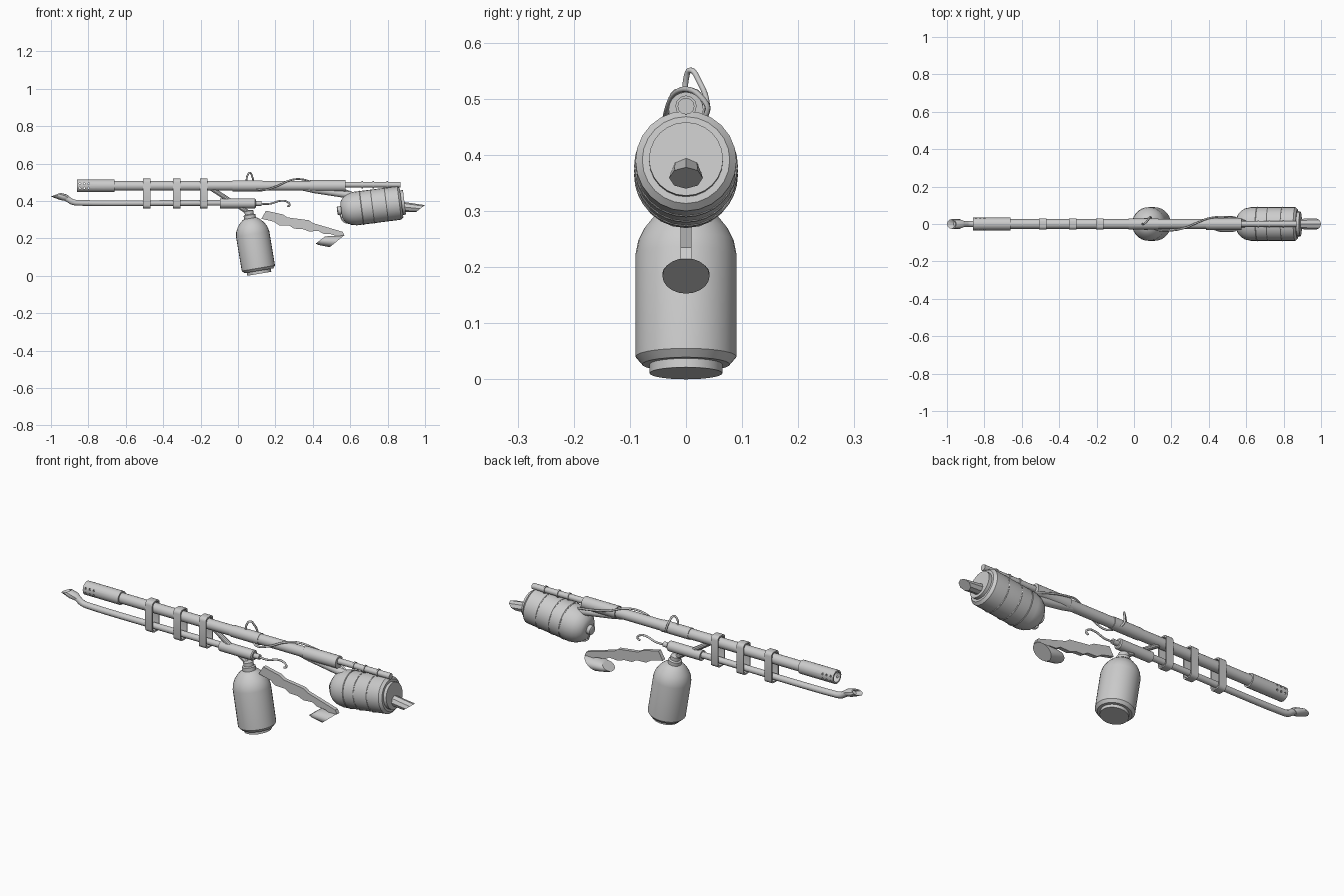
import bpy, bmesh, math
from mathutils import Vector

if "Cube" in bpy.data.objects:
    bpy.data.objects.remove(bpy.data.objects["Cube"])


def finish(name, bm, angle=35):
    bmesh.ops.recalc_face_normals(bm, faces=bm.faces)
    me = bpy.data.meshes.new(name)
    bm.to_mesh(me)
    bm.free()
    ob = bpy.data.objects.new(name, me)
    bpy.context.collection.objects.link(ob)
    bpy.ops.object.select_all(action='DESELECT')
    ob.select_set(True)
    bpy.context.view_layer.objects.active = ob
    bpy.ops.object.shade_smooth_by_angle(angle=math.radians(angle))
    return ob


def rings(name, sections, n=16):
    """Loft elliptical rings; each is (centre, half vector in xz, half width in y)."""
    bm = bmesh.new()
    loops = []
    for c, h, ry in sections:
        loops.append([bm.verts.new(c + h * math.cos(a) + Vector((0, ry * math.sin(a), 0)))
                      for a in (2 * math.pi * i / n for i in range(n))])
    for p, q in zip(loops, loops[1:]):
        for i in range(n):
            j = (i + 1) % n
            bm.faces.new((p[i], p[j], q[j], q[i]))
    bm.faces.new(loops[0])
    bm.faces.new(loops[-1])
    return finish(name, bm)


def lathe(name, start, end, profile, n=16):
    s = Vector((start[0], 0, start[1]))
    d = (Vector((end[0], 0, end[1])) - s).normalized()
    perp = Vector((-d.z, 0, d.x))
    return rings(name, [(s + d * t, perp * r, r) for t, r in profile], n)


def slanted(name, ends, n=16):
    """Oblique cut tube; each end is (x1, z1, x2, z2, half width)."""
    secs = []
    for x1, z1, x2, z2, w in ends:
        a, b = Vector((x1, 0, z1)), Vector((x2, 0, z2))
        secs.append(((a + b) / 2, (b - a) / 2, w))
    return rings(name, secs, n)


def wire(name, pts, r, smooth=True):
    cu = bpy.data.curves.new(name, 'CURVE')
    cu.dimensions = '3D'
    cu.bevel_depth = r
    cu.bevel_resolution = 3
    cu.use_fill_caps = True
    cu.resolution_u = 6
    sp = cu.splines.new('BEZIER')
    sp.bezier_points.add(len(pts) - 1)
    for bp, p in zip(sp.bezier_points, pts):
        bp.co = p
        bp.handle_left_type = bp.handle_right_type = 'AUTO' if smooth else 'VECTOR'
    ob = bpy.data.objects.new(name, cu)
    bpy.context.collection.objects.link(ob)
    return ob


# Main barrel with hollow muzzle shroud
BZ = 0.481
barrel = lathe("barrel", (-0.86, BZ), (1, BZ), [
    (0.25, 0.026), (0, 0.026), (0, 0.034), (0.2, 0.034), (0.2, 0.026),
    (0.83, 0.026), (0.83, 0.029), (0.99, 0.029), (0.99, 0.026),
    (1.245, 0.026), (1.245, 0.031), (1.435, 0.031), (1.435, 0.015)], 20)

# Vent holes drilled through the shroud
for x in (-0.845, -0.822, -0.799):
    for z in (BZ - 0.012, BZ + 0.012):
        bpy.ops.mesh.primitive_cylinder_add(vertices=8, radius=0.005, depth=0.2,
                                            location=(x, 0, z), rotation=(math.pi / 2, 0, 0))
        cut = bpy.context.object
        cut.name = "vent_cutter"
        cut.hide_render = True
        m = barrel.modifiers.new("vent", 'BOOLEAN')
        m.operation = 'DIFFERENCE'
        m.object = cut
        bpy.context.view_layer.objects.active = barrel
        bpy.ops.object.modifier_apply(modifier=m.name)
        bpy.data.objects.remove(cut)

# Rear thin pipe with collars
lathe("rear_pipe", (0.56, 0.487), (1, 0.487), [(0, 0.015), (0.31, 0.015)], 12)
for x in (0.66, 0.72, 0.795):
    lathe("rear_pipe_collar", (x, 0.487), (1, 0.487), [(0, 0.019), (0.008, 0.019)], 12)

# Lower fuel pipe, its bend, sleeve and end nub
wire("lower_pipe", [(-0.08, 0, 0.39), (-0.84, 0, 0.39), (-0.885, 0, 0.395),
                    (-0.91, 0, 0.41), (-0.93, 0, 0.42)], 0.016)
lathe("lower_sleeve", (-0.095, 0.387), (1, 0.387), [
    (0, 0.026), (0.185, 0.026), (0.19, 0.022), (0.19, 0.013), (0.22, 0.013), (0.22, 0.006)], 16)

# Igniter cup at the front
slanted("igniter_cup", [(-0.93, 0.402, -0.9, 0.423, 0.018), (-0.95, 0.405, -0.915, 0.435, 0.026),
                        (-1.0, 0.424, -0.95, 0.443, 0.026), (-0.992, 0.425, -0.955, 0.439, 0.02),
                        (-0.965, 0.417, -0.935, 0.432, 0.018)], 12)

# Three band clamps joining barrel and lower pipe
def band(name, x, hw):
    bm = bmesh.new()
    loops = []
    for off, dx in ((0, -hw), (0, hw), (0.007, hw), (0.007, -hw)):
        w, top, bot, c = 0.03 - off, 0.519 - off, 0.36 + off, 0.018 - off / 2
        loop = []
        for sy, sz, a0 in ((1, 1, 0), (-1, 1, 90), (-1, -1, 180), (1, -1, 270)):
            for k in range(4):
                a = math.radians(a0 + 30 * k)
                cy = sy * (w - c)
                cz = (top - c) if sz > 0 else (bot + c)
                loop.append(bm.verts.new((x + dx, cy + c * math.cos(a), cz + c * math.sin(a))))
        loops.append(loop)
    for i in range(4):
        p, q = loops[i], loops[(i + 1) % 4]
        for k in range(16):
            j = (k + 1) % 16
            bm.faces.new((p[k], p[j], q[j], q[k]))
    finish(name, bm)

for x in (-0.487, -0.327, -0.182):
    band("clamp", x, 0.02)

# Tilted fuel bottle under the barrel
lathe("fuel_bottle", (0.114, 0.011), (0.058, 0.345), [
    (0, 0.065), (0.016, 0.065), (0.016, 0.078), (0.03, 0.09), (0.215, 0.09), (0.24, 0.085),
    (0.262, 0.074), (0.282, 0.058), (0.296, 0.042), (0.3, 0.032), (0.318, 0.032),
    (0.322, 0.024), (0.34, 0.024), (0.345, 0.012)], 28)
lathe("bottle_feed_pipe", (0.06, 0.335), (-0.14, 0.465), [(0, 0.012), (0.24, 0.012)], 10)

# Rear tank with end cap and rounded nose
T0, T1 = Vector((0.53, 0, 0.347)), Vector((0.89, 0, 0.393))
lathe("rear_tank", (T0.x, T0.z), (T1.x, T1.z), [
    (0, 0.017), (0.004, 0.023), (0.022, 0.023), (0.022, 0.04), (0.03, 0.056), (0.045, 0.072),
    (0.065, 0.083), (0.095, 0.09), (0.335, 0.09), (0.347, 0.078), (0.347, 0.066), (0.363, 0.066)], 24)

# Wire straps around tank
axis = (T1 - T0).normalized()
for t in (0.13, 0.19, 0.265):
    bpy.ops.mesh.primitive_torus_add(location=T0 + axis * t, major_radius=0.0895, minor_radius=0.003,
                                     major_segments=32, minor_segments=6,
                                     rotation=axis.to_track_quat('Z', 'Y').to_euler())
    bpy.context.object.name = "tank_strap"

# Tail outlet cut at a slant
slanted("tail_outlet", [(0.87, 0.342, 0.87, 0.397, 0.027), (0.95, 0.34, 1.0, 0.378, 0.03)], 8)

# Link pipe from barrel to tank
lathe("tank_link_pipe", (0.33, 0.473), (0.64, 0.425), [(0, 0.014), (0.08, 0.019), (0.3, 0.019)], 12)

# Trigger bar with finger notches
outline = [(0.125, 0.305), (0.15, 0.348), (0.24, 0.328), (0.265, 0.312), (0.38, 0.297), (0.40, 0.282),
           (0.56, 0.235), (0.57, 0.215), (0.545, 0.205), (0.5, 0.222), (0.455, 0.225), (0.43, 0.24),
           (0.38, 0.237), (0.345, 0.25), (0.3, 0.252), (0.275, 0.268), (0.22, 0.27), (0.19, 0.29)]
bm = bmesh.new()
f = bm.faces.new([bm.verts.new((x, -0.01, z)) for x, z in outline])
ext = bmesh.ops.extrude_face_region(bm, geom=[f])
bmesh.ops.translate(bm, vec=(0, 0.02, 0),
                    verts=[v for v in ext["geom"] if isinstance(v, bmesh.types.BMVert)])
finish("trigger_bar", bm, 20)

# Slanted foot at the end of the bar
slanted("trigger_foot", [(0.415, 0.172, 0.465, 0.21, 0.036), (0.43, 0.165, 0.49, 0.213, 0.042),
                         (0.49, 0.153, 0.568, 0.216, 0.042)], 20)

# Hoses and cables
wire("top_loop_cable", [(0.045, 0, 0.5), (0.05, 0, 0.535), (0.063, 0.008, 0.551),
                        (0.076, 0.024, 0.53), (0.085, 0.037, 0.495), (0.09, 0.036, 0.475),
                        (0.095, 0.02, 0.465)], 0.005)
wire("wrapped_cable", [(0.1, -0.02, 0.465), (0.13, -0.033, 0.458), (0.2, -0.035, 0.476),
                       (0.28, -0.018, 0.511), (0.34, 0.008, 0.516), (0.41, 0.033, 0.496),
                       (0.5, 0.037, 0.475), (0.58, 0.02, 0.455), (0.62, 0, 0.44)], 0.005)
wire("hook_cable", [(0.12, 0, 0.385), (0.17, 0, 0.385), (0.23, 0, 0.401), (0.262, 0, 0.396),
                    (0.276, 0, 0.378), (0.262, 0, 0.37)], 0.005)
wire("nose_hose", [(0.545, 0, 0.33), (0.565, 0, 0.29), (0.61, 0, 0.28)], 0.004)
